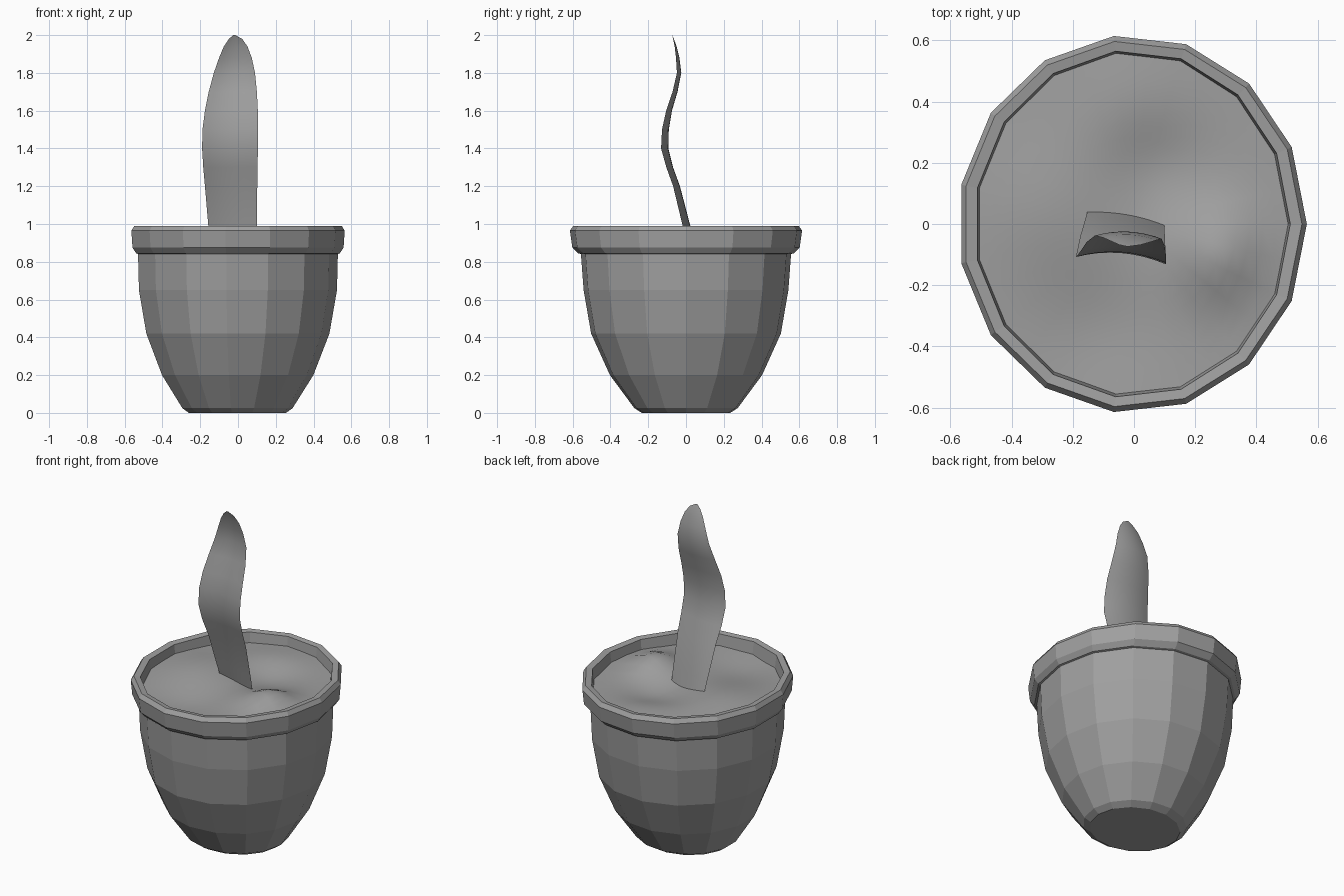
import bpy, bmesh
from math import sin, cos, pi, exp, sqrt

cube = bpy.data.objects.get("Cube")
if cube:
    bpy.data.objects.remove(cube, do_unlink=True)

SIDES = 15
CENTRE_X = -0.006

grey = bpy.data.materials.new("plain_grey")
grey.use_nodes = True
colour = (0.35, 0.35, 0.35, 1)
grey.diffuse_color = colour
grey.node_tree.nodes["Principled BSDF"].inputs["Base Color"].default_value = colour


def finish(bm, name, smooth):
    mesh = bpy.data.meshes.new(name)
    for face in bm.faces:
        face.smooth = smooth
    bm.to_mesh(mesh)
    bm.free()
    mesh.materials.append(grey)
    obj = bpy.data.objects.new(name, mesh)
    bpy.context.collection.objects.link(obj)
    return obj


def oval_ring(bm, rx, ry, height, count=SIDES):
    ring = []
    for i in range(count):
        a = 2 * pi * i / count
        x, y = CENTRE_X + rx * cos(a), ry * sin(a)
        z = height(x, y) if callable(height) else height
        ring.append(bm.verts.new((x, y, z)))
    return ring


def bridge(bm, lower, upper):
    n = len(lower)
    for i in range(n):
        j = (i + 1) % n
        bm.faces.new((lower[i], lower[j], upper[j], upper[i]))


def lathe(name, profile, cap_bottom=False):
    bm = bmesh.new()
    rings = [oval_ring(bm, *p) for p in profile]
    for lower, upper in zip(rings, rings[1:]):
        bridge(bm, lower, upper)
    if cap_bottom:
        bm.faces.new(reversed(rings[0]))
    return finish(bm, name, False)


# Faceted pot body: x radius, y radius, height
lathe("pot_body", [
    (0.26, 0.235, 0.0), (0.295, 0.275, 0.025), (0.405, 0.405, 0.2),
    (0.49, 0.505, 0.42), (0.53, 0.545, 0.65), (0.535, 0.56, 0.85),
], cap_bottom=True)

# Overhanging rim with a bevelled lip and inner wall
lathe("pot_rim", [
    (0.53, 0.555, 0.84), (0.545, 0.575, 0.845), (0.565, 0.605, 0.875),
    (0.571, 0.618, 0.965), (0.555, 0.6, 0.99), (0.517, 0.568, 0.985),
    (0.5, 0.55, 0.84),
])


# Uneven soil filling the pot
BUMPS = [  # x, y, height, spread
    (0.28, -0.1, 0.075, 0.1), (0.07, 0.2, -0.035, 0.12),
    (0.0, 0.36, 0.025, 0.14), (-0.3, 0.05, 0.03, 0.16),
    (-0.12, -0.36, -0.025, 0.14),
]


def soil_height(x, y):
    return 0.92 + sum(h * exp(-((x - u) ** 2 + (y - v) ** 2) / (2 * s * s))
                      for u, v, h, s in BUMPS)


bm = bmesh.new()
steps = 12
rings = [oval_ring(bm, 0.513 * k / steps, 0.563 * k / steps, soil_height, SIDES * 2)
         for k in range(steps, 0, -1)]
for outer, inner in zip(rings, rings[1:]):
    bridge(bm, outer, inner)
middle = bm.verts.new((CENTRE_X, 0, soil_height(CENTRE_X, 0)))
for i, v in enumerate(rings[-1]):
    bm.faces.new((v, rings[-1][(i + 1) % len(rings[-1])], middle))
finish(bm, "soil", True)

# Single wavy leaf: height, left x, right x, y at mid width, curl, twist
LEAF = [
    (0.9, -0.15, 0.1, 0.035, -0.01, -0.025), (1.0, -0.158, 0.1, 0.012, -0.012, -0.02),
    (1.2, -0.175, 0.102, -0.035, -0.018, -0.015), (1.3, -0.184, 0.104, -0.07, -0.022, -0.012),
    (1.4, -0.19, 0.105, -0.095, -0.025, -0.012), (1.5, -0.188, 0.105, -0.092, -0.025, -0.01),
    (1.6, -0.175, 0.105, -0.075, -0.022, -0.008), (1.7, -0.155, 0.1, -0.045, -0.02, -0.006),
    (1.8, -0.128, 0.09, -0.025, -0.018, -0.005), (1.88, -0.1, 0.073, -0.035, -0.014, -0.004),
    (1.94, -0.075, 0.05, -0.05, -0.008, -0.002), (1.98, -0.048, 0.022, -0.064, -0.004, 0),
    (2.0, -0.025, -0.015, -0.073, 0, 0),
]
bm = bmesh.new()
ACROSS = 8
rows = []
for z, left, right, y, curl, twist in LEAF:
    row = []
    for i in range(ACROSS + 1):
        t = 2 * i / ACROSS - 1
        x = (left + right) / 2 + t * (right - left) / 2
        row.append(bm.verts.new((x, y + curl * t * t + twist * t, z)))
    rows.append(row)
for low, high in zip(rows, rows[1:]):
    for i in range(ACROSS):
        bm.faces.new((low[i], low[i + 1], high[i + 1], high[i]))
finish(bm, "leaf", True)
